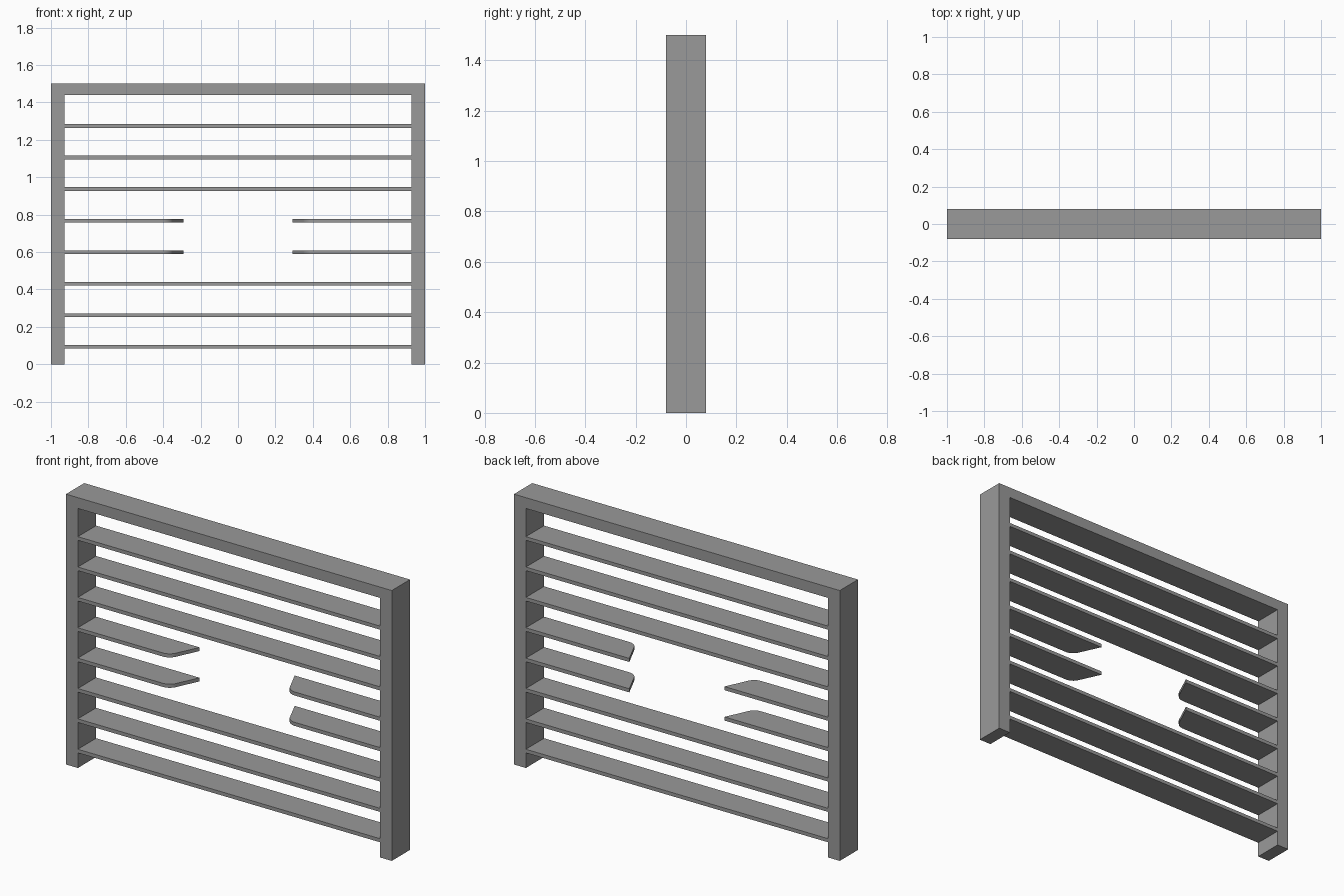
import bpy, bmesh, math
from mathutils import Vector

cube = bpy.data.objects.get("Cube")
if cube:
    bpy.data.objects.remove(cube, do_unlink=True)

DEPTH = 0.08        # half depth of the whole shelf
INNER = 0.927       # inner face of the posts
THICK = 0.02        # slat thickness

grey = bpy.data.materials.new("grey paint")
grey.use_nodes = True
colour = (0.32, 0.32, 0.32, 1)
grey.diffuse_color = colour
grey.node_tree.nodes["Principled BSDF"].inputs["Base Color"].default_value = colour


def extrude_outline(name, points, offset):
    """Fill an outline of 3D points and extrude it by offset."""
    bm = bmesh.new()
    face = bm.faces.new([bm.verts.new(p) for p in points])
    grown = bmesh.ops.extrude_face_region(bm, geom=[face])["geom"]
    bmesh.ops.translate(bm, vec=offset,
                        verts=[g for g in grown if isinstance(g, bmesh.types.BMVert)])
    bmesh.ops.recalc_face_normals(bm, faces=bm.faces)
    mesh = bpy.data.meshes.new(name)
    bm.to_mesh(mesh)
    bm.free()
    obj = bpy.data.objects.new(name, mesh)
    mesh.materials.append(grey)
    bpy.context.collection.objects.link(obj)
    return obj


def rounded_corner(corner, before, after, cut, steps=8):
    """Points of an arc that rounds a corner, tangent to both edges."""
    a, b = (before - corner).normalized(), (after - corner).normalized()
    half = a.angle(b) / 2
    radius = cut * math.tan(half)
    centre = corner + (a + b).normalized() * (cut / math.cos(half))
    start, end = corner + a * cut - centre, corner + b * cut - centre
    return [centre + start.lerp(end, i / steps).normalized() * radius
            if 0 < i < steps else centre + (start if i == 0 else end)
            for i in range(steps + 1)]


# Frame: two posts and a top rail in one piece
outline = [(-1, 0), (-INNER, 0), (-INNER, 1.44), (INNER, 1.44),
           (INNER, 0), (1, 0), (1, 1.5), (-1, 1.5)]
extrude_outline("frame", [(x, -DEPTH, z) for x, z in outline], (0, 2 * DEPTH, 0))

# Outline of a short slat with a slanted, rounded free end
post_front, post_back = Vector((INNER, -DEPTH)), Vector((INNER, DEPTH))
tip, corner = Vector((0.292, DEPTH)), Vector((0.366, -DEPTH))
short = [post_back, tip] + rounded_corner(corner, tip, post_front, 0.04) + [post_front]

# Slats: full width, except the two split ones in the middle
for i in range(8):
    z = 0.084 + i * 0.1685
    if i in (3, 4):
        for side, label in ((1, "left"), (-1, "right")):
            slat = extrude_outline(f"short_slat_{label}_{i + 1}",
                                   [(side * p.x, p.y, z) for p in short], (0, 0, THICK))
            bpy.ops.object.select_all(action="DESELECT")
            slat.select_set(True)
            bpy.context.view_layer.objects.active = slat
            bpy.ops.object.shade_smooth_by_angle(angle=math.radians(30))
    else:
        ends = [(-INNER, -DEPTH), (INNER, -DEPTH), (INNER, DEPTH), (-INNER, DEPTH)]
        extrude_outline(f"slat_{i + 1}", [(x, y, z) for x, y in ends], (0, 0, THICK))
